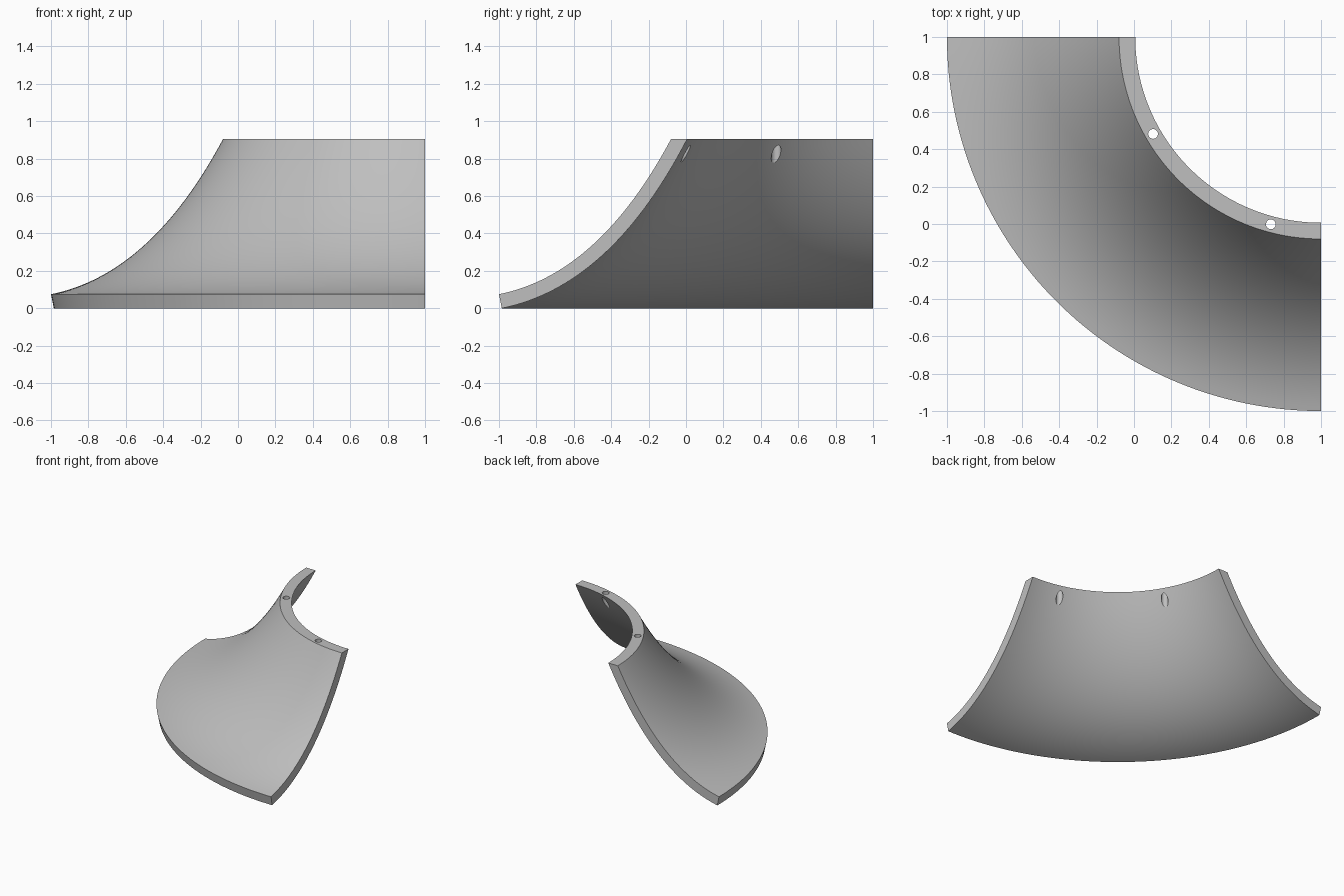
import bpy, bmesh, math
from mathutils import Vector

if "Cube" in bpy.data.objects:
    bpy.data.objects.remove(bpy.data.objects["Cube"])

THICK, TOP, STEPS, SEGS = 0.0765, 0.905, 32, 64
AXIS = Vector((1, 1, 0))            # vertical axis of the sweep

grey = bpy.data.materials.new("light grey")
grey.diffuse_color = (0.52, 0.52, 0.52, 1)
grey.use_nodes = True
grey.node_tree.nodes["Principled BSDF"].inputs["Base Color"].default_value = grey.diffuse_color

# Flared profile: a quadratic curve of (radius, height) and its offset
p0, p1, p2 = Vector((2.0, 0.075)), Vector((1.465, 0.182)), Vector((1.08, TOP))
outer, inner = [], []
for i in range(STEPS + 1):
    t = i / STEPS
    p = p0 * (1 - t) ** 2 + p1 * 2 * t * (1 - t) + p2 * t * t
    d = ((p1 - p0) * (1 - t) + (p2 - p1) * t).normalized()
    outer.append(p)
    inner.append(p + Vector((-d.y, d.x)) * THICK)
    if d.x < 0:                     # keep the offset on the underside
        inner[-1] = p - Vector((d.y, -d.x)) * THICK
# carry the underside up to the flat top rim
inner.append(inner[-1] + d * ((TOP - inner[-1].y) / d.y))
profile = outer + inner[::-1]
low = min(p.y for p in profile)


def place(r, angle, z):
    return AXIS + Vector((-r * math.cos(angle), -r * math.sin(angle), z))


# Quarter-turn flared shell
bm = bmesh.new()
rings = [[bm.verts.new(place(p.x, math.pi / 2 * s / SEGS, p.y - low)) for p in profile]
         for s in range(SEGS + 1)]
n = len(profile)
for a, b in zip(rings, rings[1:]):
    for k in range(n):
        bm.faces.new((a[k], a[(k + 1) % n], b[(k + 1) % n], b[k]))
bm.faces.new(rings[0])
bm.faces.new(rings[-1][::-1])
bmesh.ops.recalc_face_normals(bm, faces=bm.faces)
mesh = bpy.data.meshes.new("flared_shell")
bm.to_mesh(mesh)
bm.free()
mesh.materials.append(grey)
shell = bpy.data.objects.new("flared_shell", mesh)
bpy.context.collection.objects.link(shell)

# Two vertical screw holes through the top rim
for deg in (30, 75):
    bpy.ops.mesh.primitive_cylinder_add(vertices=32, radius=0.026, depth=0.6,
                                        location=place(1.037, math.radians(deg), 0.9))
    cutter = bpy.context.object
    cutter.name = "hole_cutter"
    cutter.hide_render = True
    cutter.data.materials.append(grey)
    mod = shell.modifiers.new("hole", 'BOOLEAN')
    mod.operation, mod.solver, mod.object = 'DIFFERENCE', 'EXACT', cutter
    bpy.context.view_layer.objects.active = shell
    bpy.ops.object.modifier_apply(modifier=mod.name)
    bpy.data.objects.remove(cutter)

# Smooth surfaces with crisp rims
bpy.ops.object.select_all(action='DESELECT')
shell.select_set(True)
bpy.context.view_layer.objects.active = shell
bpy.ops.object.shade_smooth_by_angle(angle=math.radians(30))
